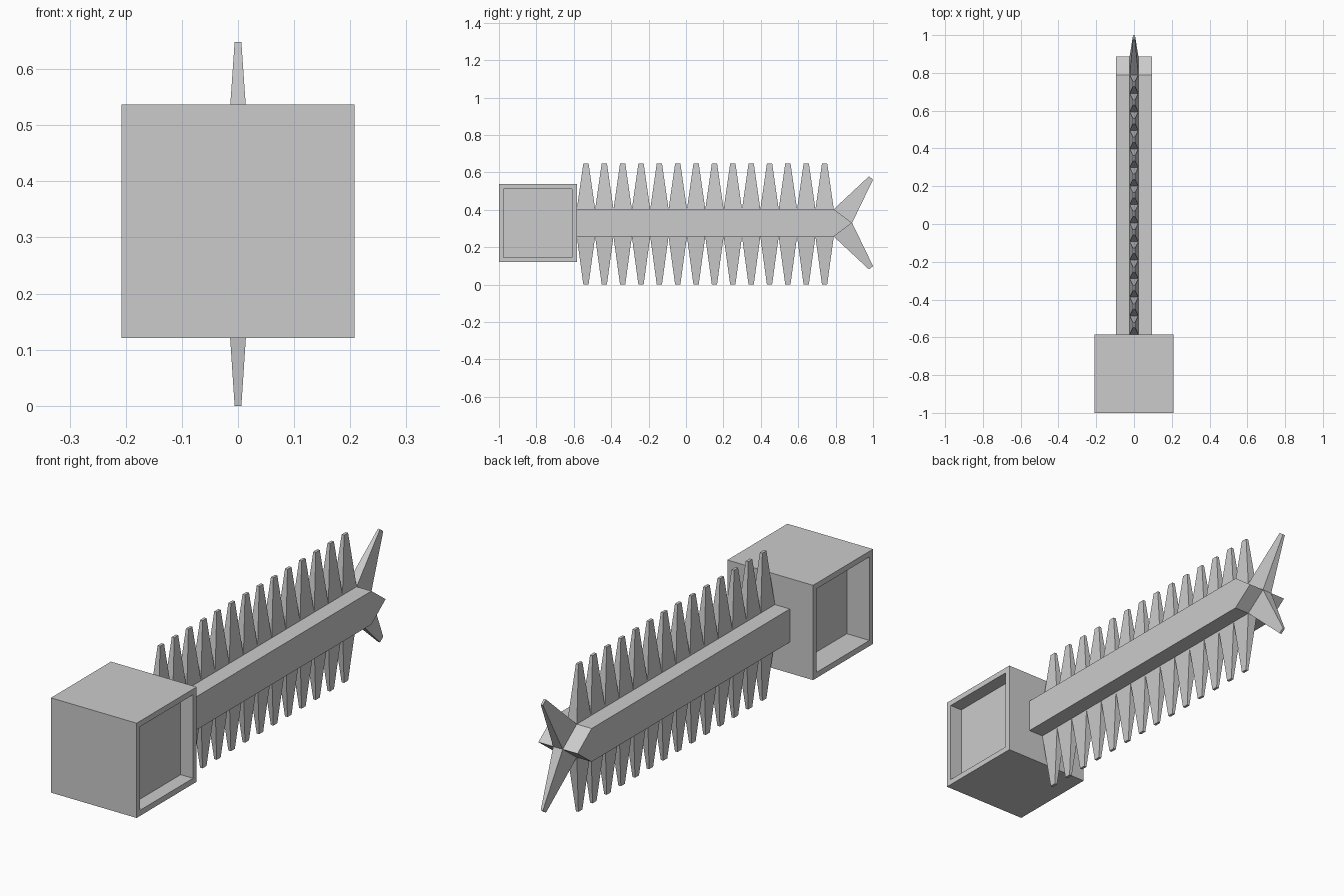
import bpy, bmesh
from mathutils import Vector

if "Cube" in bpy.data.objects:
    bpy.data.objects.remove(bpy.data.objects["Cube"])

ZC = 0.33        # height of the shaft axis
TOP, BOT = 0.403, 0.257


def finish(bm, name):
    bmesh.ops.recalc_face_normals(bm, faces=bm.faces[:])
    me = bpy.data.meshes.new(name)
    bm.to_mesh(me)
    bm.free()
    ob = bpy.data.objects.new(name, me)
    bpy.context.collection.objects.link(ob)
    return ob


def spike(bm, a, b, tip, tip_half=0.014, base_x=0.023, tip_x=0.006):
    """Four-sided tapered spike from base edge a-b (y, z) to a flat tip."""
    a, b, tip = Vector(a), Vector(b), Vector(tip)
    d = (b - a).normalized() * tip_half
    rings = []
    for p, q, hx in ((a, b, base_x), (tip - d, tip + d, tip_x)):
        rings.append([bm.verts.new((sx * hx, pt.x, pt.y))
                      for pt, sx in ((p, -1), (p, 1), (q, 1), (q, -1))])
    lo, hi = rings
    for i in range(4):
        j = (i + 1) % 4
        bm.faces.new((lo[i], lo[j], hi[j], hi[i]))
    bm.faces.new(lo[::-1])
    bm.faces.new(hi)


# Square handle block with a recessed panel in each side (left one deeper)
bm = bmesh.new()
bmesh.ops.create_cube(bm, size=0.416)
bmesh.ops.translate(bm, verts=bm.verts[:], vec=(0, -0.792, 0.329))
bm.normal_update()
for side, depth in ((1, 0.06), (-1, 0.11)):
    face = next(f for f in bm.faces if f.normal.x * side > 0.9)
    bmesh.ops.inset_region(bm, faces=[face], thickness=0.035)
    inner = bmesh.ops.extrude_discrete_faces(bm, faces=[face])["faces"][0]
    bmesh.ops.translate(bm, verts=inner.verts[:], vec=(-side * depth, 0, 0))
finish(bm, "end_block")

# Rectangular shaft with a wedge end
profile = [(-0.584, BOT), (0.79, BOT), (0.888, ZC), (0.79, TOP), (-0.584, TOP)]
bm = bmesh.new()
left = bm.faces.new([bm.verts.new((-0.095, y, z)) for y, z in profile])
ext = bmesh.ops.extrude_face_region(bm, geom=[left])["geom"]
bmesh.ops.translate(bm, verts=[g for g in ext if isinstance(g, bmesh.types.BMVert)],
                    vec=(0.19, 0, 0))
left_again = [f for f in bm.faces if all(abs(v.co.x + 0.095) < 1e-5 for v in f.verts)]
if not left_again:
    bm.faces.new([v for v in bm.verts if v.co.x < 0])
finish(bm, "shaft")

# Rows of spikes along the top and bottom
COUNT = 14
STEP = (0.79 + 0.584) / COUNT
for name, base, tip in (("top_spikes", TOP, 0.648), ("bottom_spikes", BOT, 0.0)):
    bm = bmesh.new()
    for i in range(COUNT):
        y0 = -0.584 + i * STEP
        spike(bm, (y0, base), (y0 + STEP, base), (y0 + STEP / 2, tip))
    finish(bm, name)

# Pair of angled spikes on the wedge end
bm = bmesh.new()
for base, tip in ((TOP, 0.570), (BOT, 0.090)):
    spike(bm, (0.79, base), (0.888, ZC), (0.989, tip), tip_x=0.005)
finish(bm, "end_spikes")
